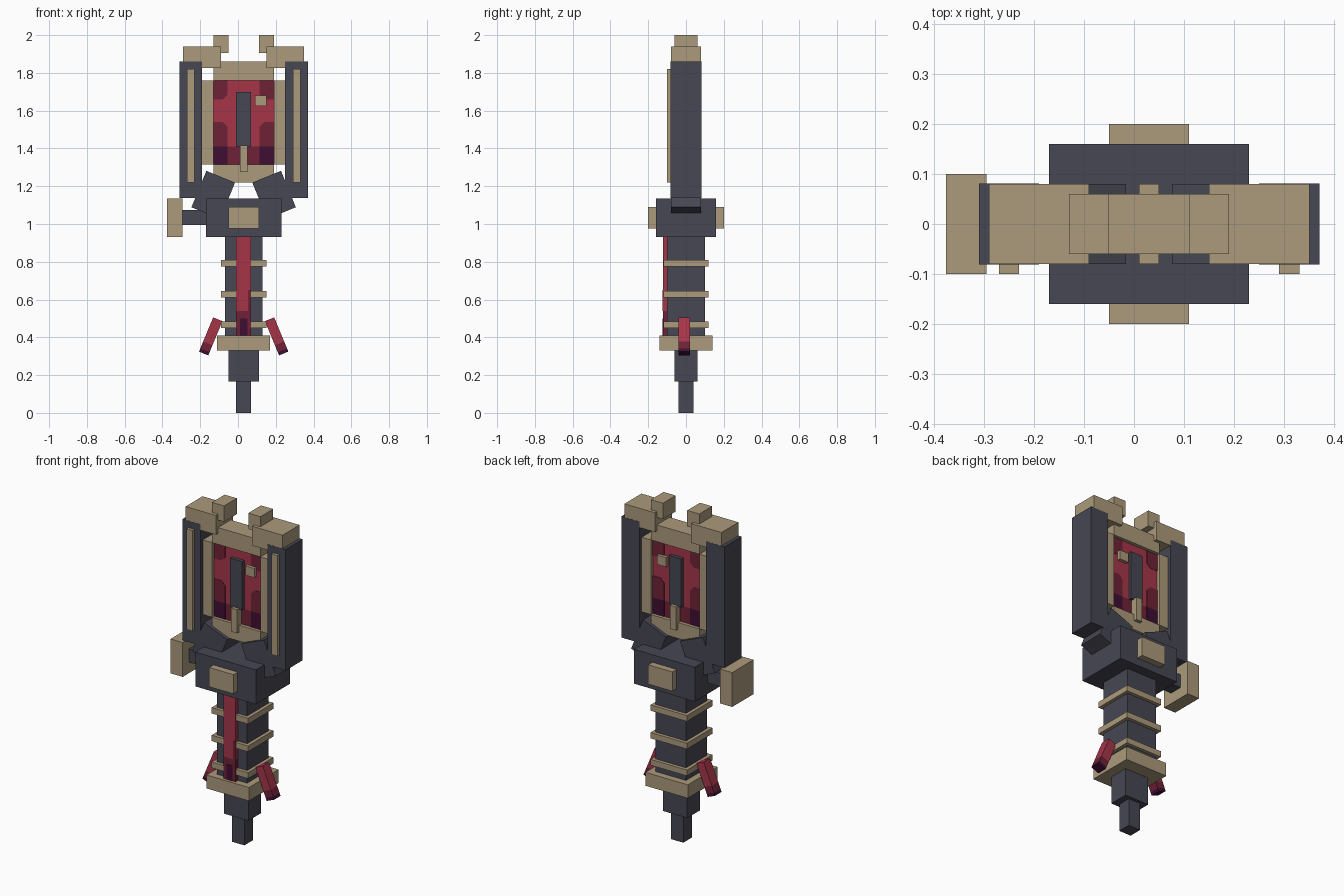
import bpy, bmesh, math
from mathutils import Matrix, Vector

if "Cube" in bpy.data.objects:
    bpy.data.objects.remove(bpy.data.objects["Cube"])

CX = 0.03  # symmetry axis of the main body


def material(name, rgb):
    m = bpy.data.materials.new(name)
    m.diffuse_color = [(c / 255 / 12.92 if c < 11 else ((c / 255 + 0.055) / 1.055) ** 2.4) for c in rgb] + [1]
    m.use_nodes = True
    m.node_tree.nodes["Principled BSDF"].inputs["Base Color"].default_value = m.diffuse_color
    return m


DARK = material("dark slate", (71, 71, 83))
GOLD = material("dull gold", (172, 155, 124))
RED = material("crimson", (166, 53, 73))
MAROON = material("maroon", (110, 34, 54))
PURPLE = material("deep purple", (62, 14, 50))


def finish(name, bm, mats):
    bmesh.ops.recalc_face_normals(bm, faces=bm.faces)
    me = bpy.data.meshes.new(name)
    bm.to_mesh(me)
    bm.free()
    for m in mats:
        me.materials.append(m)
    ob = bpy.data.objects.new(name, me)
    bpy.context.collection.objects.link(ob)
    return ob


def box(name, x, y, z, mats, tilt=0, cuts=()):
    """Box from ranges; cuts are heights where the next material starts, going down."""
    size = Vector((x[1] - x[0], y[1] - y[0], z[1] - z[0]))
    mid = Vector((x[0] + x[1], y[0] + y[1], z[0] + z[1])) / 2
    bm = bmesh.new()
    bmesh.ops.create_cube(bm, size=1, matrix=Matrix.Translation(mid) @ Matrix.Diagonal((*size, 1)))
    for c in cuts:
        bmesh.ops.bisect_plane(bm, geom=bm.verts[:] + bm.edges[:] + bm.faces[:],
                               plane_co=(0, 0, c), plane_no=(0, 0, 1))
    for f in bm.faces:
        f.material_index = sum(f.calc_center_median().z < c for c in cuts)
    if tilt:
        bmesh.ops.rotate(bm, verts=bm.verts, cent=mid, matrix=Matrix.Rotation(tilt, 3, 'Y'))
    return finish(name, bm, mats)


def centred(name, half_x, half_y, z, mat):
    return box(name, (CX - half_x, CX + half_x), (-half_y, half_y), z, [mat])


def pair(name, x, y, z, mats, tilt=0, cuts=()):
    """Right-hand box plus its mirror image about the body axis."""
    box("right_" + name, x, y, z, mats, tilt, cuts)
    box("left_" + name, (2 * CX - x[1], 2 * CX - x[0]), y, z, mats, -tilt, cuts)


def plate(name, points, y, mat):
    """Thin painted plate from an x/z outline."""
    bm = bmesh.new()
    f = bm.faces.new([bm.verts.new((px, y - 0.002, pz)) for px, pz in points])
    r = bmesh.ops.extrude_face_region(bm, geom=[f])
    bmesh.ops.translate(bm, vec=(0, 0.004, 0), verts=[v for v in r["geom"] if isinstance(v, bmesh.types.BMVert)])
    return finish(name, bm, [mat])


# Handle
centred("pommel_tip", 0.04, 0.04, (0, 0.165), DARK)
centred("pommel_neck", 0.08, 0.06, (0.165, 0.33), DARK)
centred("pommel_collar", 0.14, 0.14, (0.33, 0.41), GOLD)
centred("grip", 0.10, 0.10, (0.41, 0.93), DARK)
for i, z in enumerate((0.45, 0.61, 0.775)):
    centred(f"grip_ring_{i + 1}", 0.12, 0.12, (z, z + 0.035), GOLD)

# Red strip down the grip front, darker near the bottom
box("grip_strip", (-0.01, 0.07), (-0.122, -0.1), (0.41, 0.93), [RED, MAROON], cuts=(0.54,))
plate("strip_shade", [(0.01, 0.41), (0.05, 0.41), (0.05, 0.50), (0.01, 0.50)], -0.122, PURPLE)
plate("strip_edge_shade", [(0.053, 0.54), (0.07, 0.54), (0.07, 0.65), (0.053, 0.65)], -0.122, MAROON)

# Slanted tassels
pair("tassel", (0.178, 0.231), (-0.04, 0.02), (0.307, 0.503), [RED, MAROON, PURPLE],
     tilt=-math.radians(22.5), cuts=(0.365, 0.325))

# Guard and side lever
centred("guard", 0.20, 0.16, (0.93, 1.135), DARK)
centred("guard_plate", 0.08, 0.20, (0.975, 1.09), GOLD)
box("lever_arm", (-0.295, -0.17), (-0.04, 0.04), (0.995, 1.075), [DARK])
box("lever_knob", (-0.375, -0.295), (-0.1, 0.1), (0.93, 1.135), [GOLD])

# Splayed arms carrying the head
pair("arm", (0.109, 0.273), (-0.08, 0.08), (1.05, 1.258), [DARK], tilt=-math.radians(22.2))

# Head pillars, trims, caps and horns
pair("pillar", (0.25, 0.37), (-0.081, 0.081), (1.138, 1.86), [DARK])
pair("pillar_trim", (0.29, 0.33), (-0.1, -0.08), (1.22, 1.82), [GOLD])
pair("cap", (0.15, 0.35), (-0.08, 0.08), (1.825, 1.94), [GOLD])
pair("horn", (0.11, 0.19), (-0.06, 0.06), (1.905, 2.0), [GOLD])

# Frame around the panel
pair("frame_side", (0.19, 0.25), (-0.06, 0.06), (1.315, 1.76), [GOLD])
centred("frame_top", 0.16, 0.06, (1.76, 1.86), GOLD)
centred("frame_bottom", 0.16, 0.06, (1.22, 1.315), GOLD)

# Red panel with shaded corners on both faces
box("panel", (-0.13, 0.19), (-0.04, 0.04), (1.315, 1.76), [RED, MAROON], cuts=(1.41,))
for face, y in (("front", -0.04), ("back", 0.04)):
    for side, s in (("left", -1), ("right", 1)):
        def outline(pts):
            return [(CX + s * u, v) for u, v in pts]
        plate(f"{face}_{side}_upper_shade",
              outline([(0.16, 1.76), (0.085, 1.76), (0.085, 1.685), (0.11, 1.66), (0.16, 1.66)]), y, MAROON)
        plate(f"{face}_{side}_lower_shade",
              outline([(0.16, 1.41), (0.085, 1.41), (0.085, 1.515), (0.11, 1.54), (0.16, 1.54)]), y, MAROON)
        plate(f"{face}_{side}_bottom_shade",
              outline([(0.16, 1.315), (0.085, 1.315), (0.085, 1.41), (0.16, 1.41)]), y, PURPLE)

# Emblem bar, pin and stud through the panel
centred("panel_bar", 0.04, 0.06, (1.41, 1.70), DARK)
centred("panel_pin", 0.02, 0.08, (1.275, 1.415), GOLD)
box("panel_stud", (0.09, 0.15), (-0.06, 0.06), (1.625, 1.68), [GOLD])
